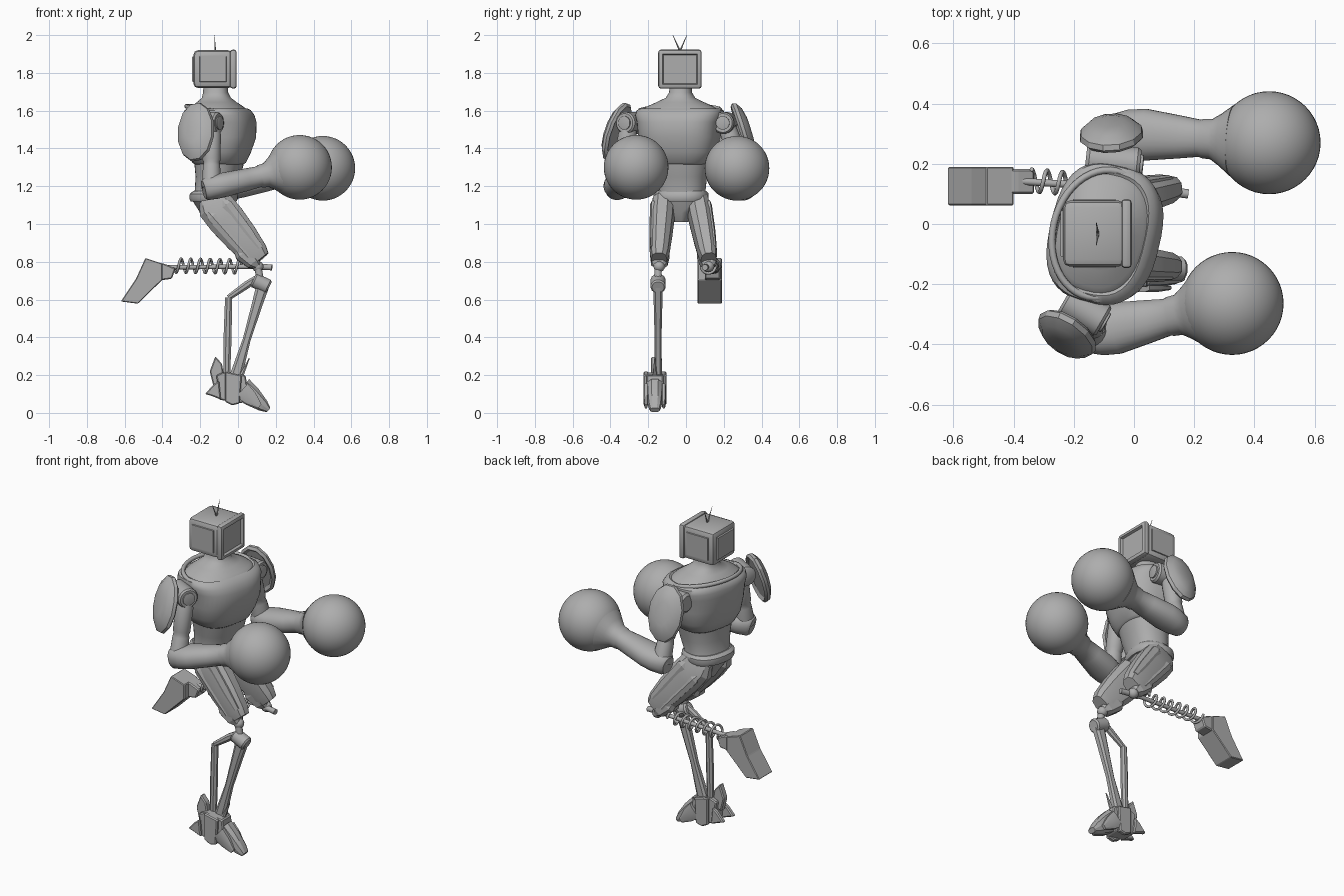
import bpy, bmesh, math
from mathutils import Vector, Matrix

if "Cube" in bpy.data.objects:
    bpy.data.objects.remove(bpy.data.objects["Cube"], do_unlink=True)

grey = bpy.data.materials.new("plain_grey")
grey.use_nodes = True
grey.diffuse_color = (0.42, 0.42, 0.42, 1)
grey.node_tree.nodes["Principled BSDF"].inputs["Base Color"].default_value = (0.42, 0.42, 0.42, 1)
X, Y, Z = Vector((1, 0, 0)), Vector((0, 1, 0)), Vector((0, 0, 1))


def finish(name, bm, angle=35):
    """Turn a bmesh into an object, smooth except at edges sharper than angle."""
    bmesh.ops.recalc_face_normals(bm, faces=bm.faces)
    for f in bm.faces:
        f.smooth = angle > 0
    for e in bm.edges:
        if len(e.link_faces) == 2:
            e.smooth = e.calc_face_angle(0) < math.radians(angle)
    mesh = bpy.data.meshes.new(name)
    bm.to_mesh(mesh)
    bm.free()
    mesh.materials.append(grey)
    obj = bpy.data.objects.new(name, mesh)
    bpy.context.collection.objects.link(obj)


def loft(name, start, end, rings, n=24, power=2, ref=Y, angle=35):
    """Skin rings (t, half u, half v, u offset) placed along start-end."""
    start, axis = Vector(start), Vector(end) - Vector(start)
    d = axis.normalized()
    v = (ref - ref.dot(d) * d).normalized()
    u = v.cross(d)
    bm = bmesh.new()
    loops = []
    for t, a, b, *off in rings:
        c = start + axis * t + u * (off[0] if off else 0)
        loop = []
        for i in range(n):
            w = 2 * math.pi * (i + 0.5) / n
            cu, cv = (math.copysign(abs(k) ** (2 / power), k) for k in (math.cos(w), math.sin(w)))
            loop.append(bm.verts.new(c + u * cu * a + v * cv * b))
        loops.append(loop)
    for p, q in zip(loops, loops[1:]):
        for i in range(n):
            j = (i + 1) % n
            bm.faces.new((p[i], p[j], q[j], q[i]))
    bm.faces.new(loops[0])
    bm.faces.new(loops[-1])
    finish(name, bm, angle)


def rod(name, p, q, r, n=12):
    loft(name, p, q, [(0, r, r), (1, r, r)], n)


def ball(name, c, r, n=16):
    bm = bmesh.new()
    bmesh.ops.create_uvsphere(bm, u_segments=n * 2, v_segments=n, radius=r,
                              matrix=Matrix.Translation(c))
    finish(name, bm, 60)


def box(name, centre, size, bevel, insets=()):
    """Bevelled box; insets are (direction, border, depth) panels."""
    bm = bmesh.new()
    bmesh.ops.create_cube(bm, size=1, matrix=Matrix.Translation(centre) @ Matrix.Diagonal((*size, 1)))
    bmesh.ops.bevel(bm, geom=bm.edges[:], offset=bevel, segments=2, profile=0.5, affect='EDGES')
    bm.normal_update()
    for direction, border, depth in insets:
        f = max(bm.faces, key=lambda g: g.normal.dot(direction) * g.calc_area())
        bmesh.ops.inset_individual(bm, faces=[f], thickness=border)
        bmesh.ops.inset_individual(bm, faces=[f], thickness=abs(depth) * .5, depth=depth)
    finish(name, bm, 25)


def prism(name, pts, y0, y1, bevel=0.006):
    """Extrude a side profile (x, z) across y."""
    bm = bmesh.new()
    f = bm.faces.new([bm.verts.new((x, y0, z)) for x, z in pts])
    ext = bmesh.ops.extrude_face_region(bm, geom=[f])["geom"]
    bmesh.ops.translate(bm, vec=(0, y1 - y0, 0), verts=[g for g in ext if isinstance(g, bmesh.types.BMVert)])
    bmesh.ops.bevel(bm, geom=bm.edges[:], offset=bevel, segments=1, profile=0.5, affect='EDGES')
    finish(name, bm, 0)


def tube(name, pts, r, closed=False):
    cu = bpy.data.curves.new(name, 'CURVE')
    cu.dimensions = '3D'
    cu.bevel_depth, cu.bevel_resolution, cu.use_fill_caps = r, 2, True
    sp = cu.splines.new('POLY')
    sp.points.add(len(pts) - 1)
    for sp_pt, p in zip(sp.points, pts):
        sp_pt.co = (*p, 1)
    sp.use_cyclic_u = closed
    cu.materials.append(grey)
    bpy.context.collection.objects.link(bpy.data.objects.new(name, cu))


# Head: monitor casing with side panels, front frame and recessed screen
box("head", (-.132, -.032, 1.82), (.208, .22, .2), .024, [(Y, .012, .005), (-Y, .012, .005), (-X, .012, .008)])
box("screen_frame", (-.025, -.032, 1.82), (.036, .23, .206), .014, [(X, .012, -.014)])
for side, tip in (("right", -.07), ("left", .005)):
    loft(side + "_antenna", (-.12, -.032, 1.915), (-.125, tip, 2), [(0, .005, .005), (1, .001, .001)], 6)

# Torso, turned slightly to its right
turn = Vector((.225, .974, 0))
base, top = (-.09, -.035, 0), (-.09, -.035, 1)
loft("neck", base, top, [(1.57, .168, .222, -.012), (1.595, .158, .212, -.015), (1.62, .135, .182, -.02),
                         (1.645, .102, .125, -.023), (1.668, .076, .077, -.025), (1.695, .066, .06, -.029),
                         (1.74, .063, .056, -.03)], 36, 2.3, ref=turn, angle=60)
loft("chest", base, top, [(1.31, .115, .14, -.01), (1.325, .135, .165, -.01), (1.38, .16, .198, -.01),
                          (1.46, .18, .215, -.003), (1.54, .184, .222, -.006), (1.575, .178, .234, -.012),
                          (1.602, .164, .228, -.018), (1.612, .148, .206, -.02), (1.59, .125, .17, -.022)],
     40, 2.7, turn, 50)
loft("abdomen", base, top, [(1.14, .112, .138, -.035), (1.18, .106, .132, -.03), (1.25, .116, .143, -.015),
                            (1.33, .128, .16, -.01)], 32, 2.3, turn, 50)
loft("belt", base, top, [(1.12, .118, .138, -.04), (1.135, .125, .146, -.04), (1.16, .122, .146, -.04),
                         (1.175, .108, .135, -.035)], 24, 2.4, turn)
loft("pelvis", base, top, [(1.01, .05, .035, -.03), (1.06, .08, .06, -.03), (1.13, .11, .125, -.04)], 12, 3, turn)
collar = []
for i in range(48):
    w = 2 * math.pi * i / 48
    c, s = math.cos(w), math.sin(w)
    collar.append(Vector((-.107, -.033, 1.602 - .022 * c)) + Vector((.974, -.225, 0)) * .163 * c + turn * .214 * s)
tube("collar", collar, .012, True)

# Arms: shoulder drum, shoulder guard, upper arm, forearm, round glove
arms = {
    "left": dict(hub=((-.16, .215, 1.535), (.02, .195, 1.535)), guard=(-.075, .292, 1.485), out=(-.06, .9, .28),
                 upper=(-.07, .22, 1.52), elbow=(-.05, .302, 1.19), glove=(.449, .27, 1.295)),
    "right": dict(hub=((-.23, -.25, 1.535), (-.1, -.325, 1.535)), guard=(-.22, -.36, 1.485), out=(-.45, -.8, .28),
                  upper=(-.14, -.3, 1.52), elbow=(-.14, -.363, 1.192), glove=(.326, -.264, 1.3)),
}
for side, a in arms.items():
    p, q = map(Vector, a["hub"])
    loft(side + "_shoulder", p, q, [(0, .045, .045), (.06, .058, .058), (.94, .058, .058), (1, .05, .05)], 24)
    loft(side + "_shoulder_cap", q, q + (q - p) * .06, [(0, .036, .036), (.8, .036, .036), (1, .028, .028)], 20)
    rod(side + "_shoulder_pin", (p + q) / 2, (p.x * .5 + q.x * .5 + .02, p.y * .6, 1.53), .045)
    g, out = Vector(a["guard"]), Vector(a["out"]).normalized()
    loft(side + "_shoulder_guard", g, g + out, [(0, .13, .08), (-.012, .15, .095), (0, .165, .108), (.018, .16, .104),
                                                (.04, .125, .078), (.052, .07, .04)], 12, ref=X, angle=25)
    up, el, gl = (Vector(a[k]) for k in ("upper", "elbow", "glove"))
    loft(side + "_upper_arm", up, el, [(0, .04, .04), (.15, .05, .05), (.55, .048, .048), (.6, .042, .042),
                                       (.65, .046, .046), (1, .052, .058)], 20)
    loft(side + "_forearm", el, gl, [(-.09, .048, .045), (-.06, .06, .06), (.05, .065, .08), (.17, .065, .087),
                                     (.4, .06, .072), (.54, .056, .062), (.56, .062, .066), (.62, .064, .068),
                                     (.68, .085, .088), (.76, .12, .12)], 24, 2.2, angle=40)
    ball(side + "_glove", gl, .171, 24)

# Thighs with raised armour strips
for side, s, hy, ky in (("left", 1, .06, .12), ("right", -1, -.12, -.142)):
    hip, knee = Vector((-.14, hy, 1.12)), Vector((.115, ky, .81))
    loft(side + "_thigh", hip, knee, [(-.08, .06, .04), (.06, .1, .062), (.3, .103, .066), (.62, .093, .06),
                                      (.9, .076, .052), (1, .06, .042)], 10, 2.6, angle=20)
    for k, (u, w) in enumerate(((.05, .035), (-.05, .03))):
        shift = Vector((.77, 0, .64)) * u + Y * s * .045
        loft(f"{side}_thigh_strip_{k}", hip + shift, knee + shift * .75,
             [(.08, .01, .012), (.16, w, .024), (.6, w * .9, .022), (.88, w * .6, .015)], 6, 3, angle=10)
    loft(side + "_knee_guard", hip, knee, [(.72, .035, .045, .045), (.8, .05, .054, .045), (.98, .04, .046, .035),
                                           (1.05, .02, .03, .03)], 8, 3, angle=10)
    ball(side + "_knee_ball", (.105, ky, .775), .03, 8)
    rod(side + "_knee_axle", (.09, ky - .042, .785), (.09, ky + .042, .785), .022)

# Left shin: rod with coil spring, trailing foot
rod("left_knee_link", (.1, .11, .775), (.18, .1, .77), .016)
rod("left_knee_hub", (.17, .065, .77), (.17, .14, .77), .024)
a, b = Vector((.02, .115, .775)), Vector((-.34, .145, .78))
rod("left_shin_rod", (.11, .11, .775), (-.42, .145, .77), .012)
coil = []
for i in range(141):
    w = 2 * math.pi * i / 20
    coil.append(a.lerp(b, i / 140) + Y * .037 * math.cos(w) + Z * .037 * math.sin(w))
tube("left_shin_spring", coil, .007)
prism("left_ankle", [(-.46, .8), (-.39, .79), (-.33, .765), (-.35, .71), (-.42, .7)], .1, .182)
prism("left_foot", [(-.49, .82), (-.4, .79), (-.4, .705), (-.53, .578), (-.62, .59), (-.54, .71)], .062, .19, .004)

# Right shin: knee drum, two-part linkage
leg = -.148
rod("right_knee_link", (.105, leg, .775), (.12, leg, .69), .02)
loft("right_knee_drum", (.08, leg, .705), (.165, leg, .665), [(0, .032, .032), (.1, .04, .04), (.9, .04, .04), (1, .032, .032)], 16)
loft("right_shin", (.13, leg, .67), (-.01, leg, .2), [(0, .036, .025), (.2, .03, .024), (.6, .022, .019), (1, .034, .022)], 8, 3, angle=20)
loft("right_strut", (.1, leg, .715), (-.05, leg, .61), [(0, .016, .016), (.35, .022, .018), (1, .016, .014)], 8, angle=20)
rod("right_strut_joint", (-.05, leg - .024, .61), (-.05, leg + .024, .61), .028)
loft("right_calf", (-.05, leg, .61), (-.06, leg, .2), [(0, .02, .018), (.5, .023, .018), (1, .02, .018)], 8, angle=20)

# Right foot: ankle block, tapered toe with side toes, heel spikes and fin
foot = -.165
prism("right_ankle", [(-.115, .2), (-.08, .215), (.04, .2), (.055, .1), (.02, .05), (-.1, .07)], foot - .045, foot + .045)
loft("right_toe", (.02, foot, .13), (.162, foot, .015), [(0, .065, .045), (.4, .055, .043), (.8, .034, .036), (1, .015, .026)],
     10, 2.6, angle=20)
for s in (-1, 1):
    y = foot + s * .047
    prism("right_ankle_plate", [(-.07, .22), (.02, .2), (.01, .05), (-.03, .04), (-.07, .06)], y - .014, y + .014)
    loft("right_side_toe", (.02, y, .12), (.115, y, .035), [(0, .05, .014), (.5, .04, .014), (1, .015, .008)], 8, 3, angle=20)
    prism("right_heel_spike", [(-.1, .17), (-.13, .15), (-.175, .1), (-.14, .09), (-.09, .07)], y - .014, y + .014)
prism("right_heel_fin", [(-.12, .3), (-.085, .26), (-.07, .17), (-.13, .14), (-.15, .22)], foot - .02, foot + .02)
loft("right_spur", (.02, foot, .2), (.06, foot, .29), [(0, .012, .012), (1, .003, .003)], 6)
